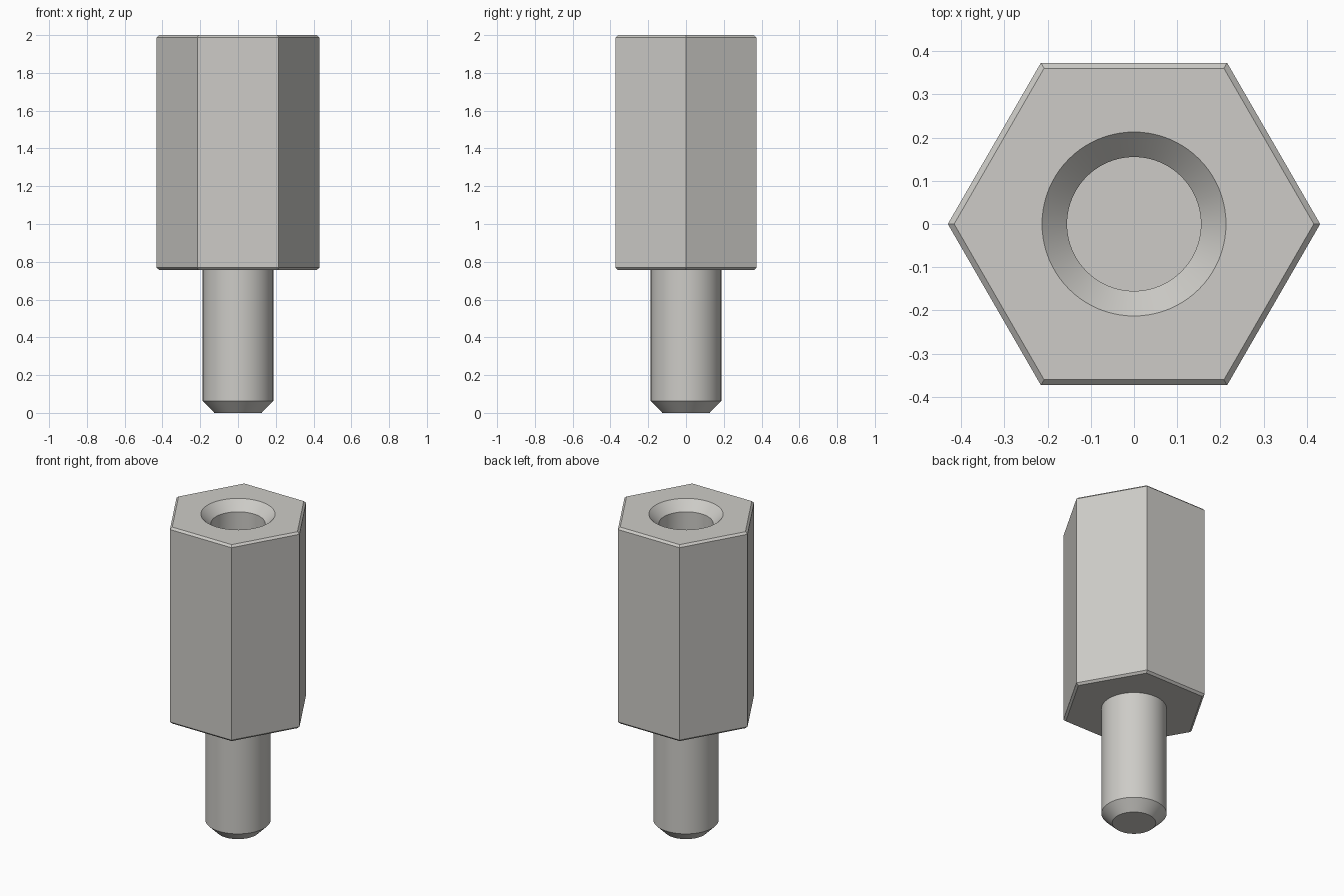
import bpy
import bmesh
from math import cos, sin, pi, radians

if "Cube" in bpy.data.objects:
    bpy.data.objects.remove(bpy.data.objects["Cube"], do_unlink=True)

# Single metal colour
metal = bpy.data.materials.new("satin_metal")
metal.use_nodes = True
colour = (0.61, 0.60, 0.57, 1)
metal.diffuse_color = colour
metal.node_tree.nodes["Principled BSDF"].inputs["Base Color"].default_value = colour


def turned(name, profile, sides, cap_top=True):
    """Stack rings of (radius, z) into a closed prism or turned solid."""
    bm = bmesh.new()
    rings = [[bm.verts.new((r * cos(2 * pi * i / sides), r * sin(2 * pi * i / sides), z))
              for i in range(sides)] for r, z in profile]
    for low, high in zip(rings, rings[1:]):
        for i in range(sides):
            j = (i + 1) % sides
            bm.faces.new((low[i], low[j], high[j], high[i]))
    bm.faces.new(rings[0][::-1])
    if cap_top:
        bm.faces.new(rings[-1])
    mesh = bpy.data.meshes.new(name)
    bm.to_mesh(mesh)
    bm.free()
    mesh.materials.append(metal)
    obj = bpy.data.objects.new(name, mesh)
    bpy.context.collection.objects.link(obj)
    return obj


def activate(obj):
    bpy.ops.object.select_all(action='DESELECT')
    obj.select_set(True)
    bpy.context.view_layer.objects.active = obj


SIDES = 80
SHOULDER = 0.756   # underside of the hexagon
HEX = 0.431        # corner radius
EDGE = 0.0127      # chamfer

# Hexagonal body with chamfered ends
inner = HEX - EDGE / cos(pi / 6)
hex_body = turned("hex_body", [(inner, SHOULDER), (HEX, SHOULDER + EDGE),
                               (HEX, 2 - EDGE), (inner, 2)], 6)

# Blind bore with a countersunk mouth
BORE, MOUTH, SINK, OVER = 0.155, 0.213, 0.058, 0.05
bore_cutter = turned("bore_cutter", [(BORE, 1.13), (BORE, 2 - SINK), (MOUTH, 2),
                                     (MOUTH, 2 + OVER)], SIDES)
bore_cutter.hide_render = True
cut = hex_body.modifiers.new("bore", 'BOOLEAN')
cut.operation = 'DIFFERENCE'
cut.solver = 'EXACT'
cut.object = bore_cutter
activate(hex_body)
bpy.ops.object.modifier_apply(modifier=cut.name)
bpy.data.objects.remove(bore_cutter, do_unlink=True)

# Stud with a tapered tip, open where it meets the body
stud = turned("stud", [(0.125, 0), (0.187, 0.062), (0.187, SHOULDER)], SIDES, cap_top=False)

for part in (hex_body, stud):
    activate(part)
    bpy.ops.object.shade_smooth_by_angle(angle=radians(30))
